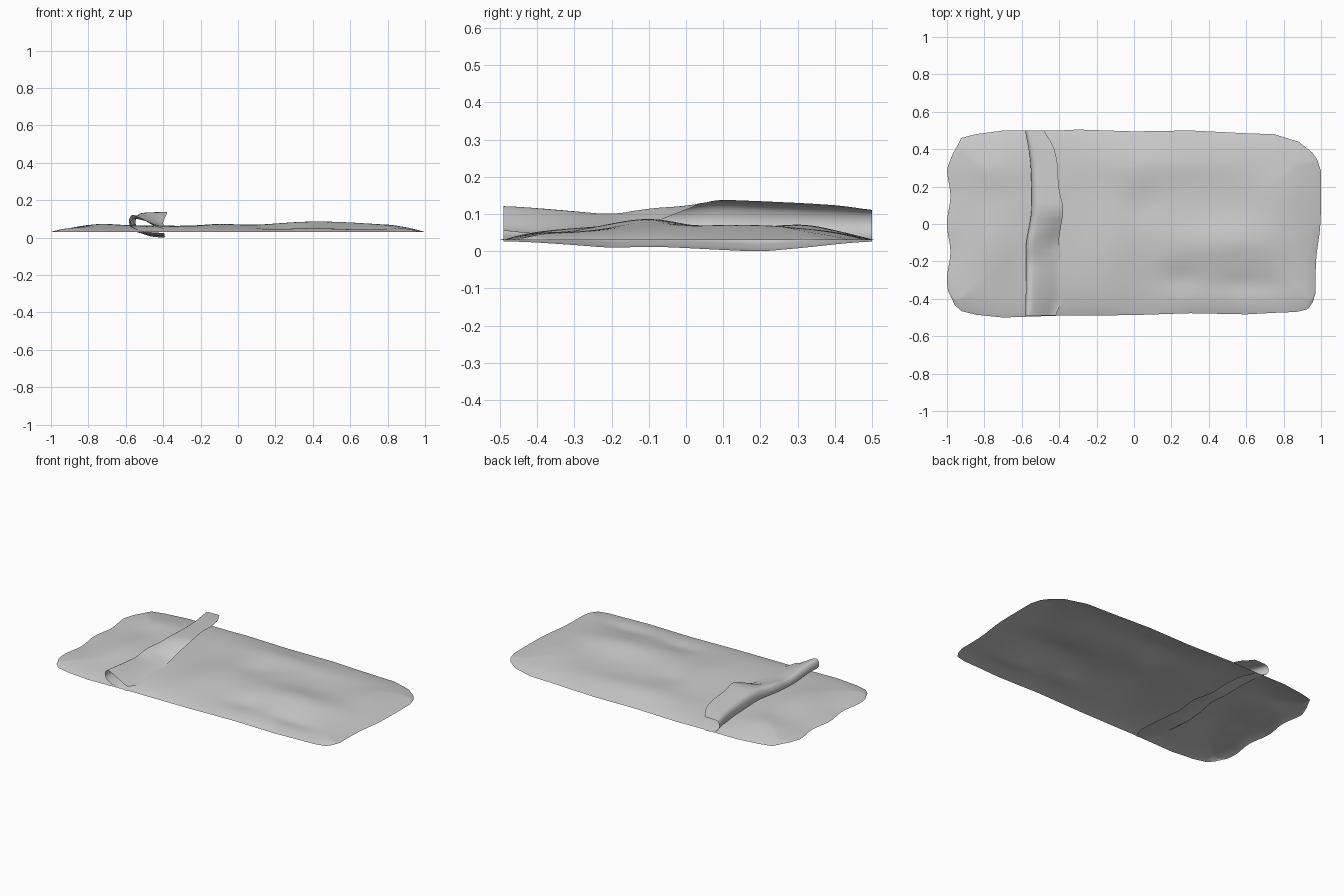
import bpy, bmesh, math

if "Cube" in bpy.data.objects:
    bpy.data.objects.remove(bpy.data.objects["Cube"])


def lerp(points, t):
    """Smooth interpolation through rows of (t, a, b, ...)."""
    t = max(points[0][0], min(points[-1][0], t))
    for p, q in zip(points, points[1:]):
        if t <= q[0]:
            f = (t - p[0]) / (q[0] - p[0])
            return [a + (b - a) * f for a, b in zip(p[1:], q[1:])]


def surface(name, nu, nv, fn):
    bm = bmesh.new()
    g = [[bm.verts.new(fn(i / nu, j / nv)) for j in range(nv + 1)] for i in range(nu + 1)]
    for i in range(nu):
        for j in range(nv):
            bm.faces.new((g[i][j], g[i + 1][j], g[i + 1][j + 1], g[i][j + 1]))
    me = bpy.data.meshes.new(name)
    bm.to_mesh(me)
    bm.free()
    for p in me.polygons:
        p.use_smooth = True
    ob = bpy.data.objects.new(name, me)
    bpy.context.collection.objects.link(ob)
    return ob


# Sheet outline: x, lower edge y, upper edge y
outline = [(-1, -.36, .29), (-.975, -.43, .38), (-.935, -.465, .46), (-.85, -.485, .48),
           (-.7, -.5, .5), (-.4, -.49, .5), (-.3, -.49, .505), (0, -.487, .495), (.3, -.477, .5),
           (.6, -.483, .485), (.75, -.475, .48), (.88, -.47, .44), (.95, -.455, .385),
           (.98, -.42, .345), (1, -.37, .28)]


def bump(x, y, cx, cy, rx, ry, h):
    return h * math.exp(-((x - cx) / rx) ** 2 - ((y - cy) / ry) ** 2)


BUMPS = [(.5, -.1, .3, .13, .03), (.15, .33, .35, .1, .015), (-.75, -.1, .13, .2, .02),
         (-.75, .3, .15, .1, .012), (-.1, -.1, .15, .25, .018), (.8, .15, .12, .15, .01),
         (.25, -.3, .12, .08, -.015), (.6, -.33, .2, .06, -.012), (.05, .1, .1, .1, -.01)]


def sheet_point(u, v):
    # denser columns close to both ends
    x = -math.cos(math.pi * u) * .6 + (2 * u - 1) * .4
    lo, hi = lerp(outline, x)
    y = lo + (hi - lo) * (.5 - .5 * math.cos(math.pi * v)) 
    edge = min(1 - abs(x), y - lo, hi - y)
    lift = 1 - math.exp(-max(edge, 0) / .1)
    z = .034 + lift * (.03 + sum(bump(x, y, *b) for b in BUMPS))
    z += .005 * lift * math.sin(9 * x + 5 * y)
    # ragged short ends
    if x > 0:
        x -= .03 * x ** 8 / (1 + math.exp((y + .1) / .05))
    else:
        x += x ** 8 * (.009 - .009 * math.cos(y * 21))
    return x, y, z


surface("blanket_sheet", 140, 80, sheet_point)

# Folded flap along the width: y, left x, right x, crown z, free edge z, base z
flap = [(-.49, -.585, -.42, .132, .06, .03), (-.42, -.582, -.38, .128, .05, .028),
        (-.3, -.58, -.38, .117, .06, .02), (-.2, -.58, -.378, .107, .065, .012),
        (-.1, -.58, -.4, .125, .075, .016), (0, -.56, -.385, .128, .115, .012),
        (.07, -.55, -.37, .138, .143, .008), (.2, -.55, -.4, .13, .138, .002),
        (.33, -.555, -.405, .124, .132, .014), (.43, -.57, -.43, .12, .125, .025),
        (.5, -.585, -.485, .112, .113, .03)]

# C-shaped section: arc position, across 0..1, height 0 base..1 crown
section = [(0, .95, 0), (.2, .55, .05), (.35, .22, .18), (.45, .04, .42), (.5, 0, .6),
           (.57, .03, .82), (.64, .12, .97), (.71, .26, 1), (.84, .62, 1), (1, 1, 1)]


def flap_point(u, v):
    a, h = [sum(c) / 3 for c in zip(*(lerp(section, v + d) for d in (-.03, 0, .03)))]
    y = -.49 + .99 * u
    l, r, crown, free, base = [sum(c) / 3 for c in
                               zip(*(lerp(flap, y + d) for d in (-.03, 0, .03)))]
    z = base + (crown - base) * h
    if v > .6:
        f = (v - .6) / .4
        z += (free - crown) * f * f * (3 - 2 * f)
    return l + (r - l) * a, y, z


surface("folded_flap", 90, 40, flap_point)

# Settle the whole model on the ground plane
low = min(v.co.z for o in bpy.data.objects for v in o.data.vertices)
for o in bpy.data.objects:
    for v in o.data.vertices:
        v.co.z -= low
